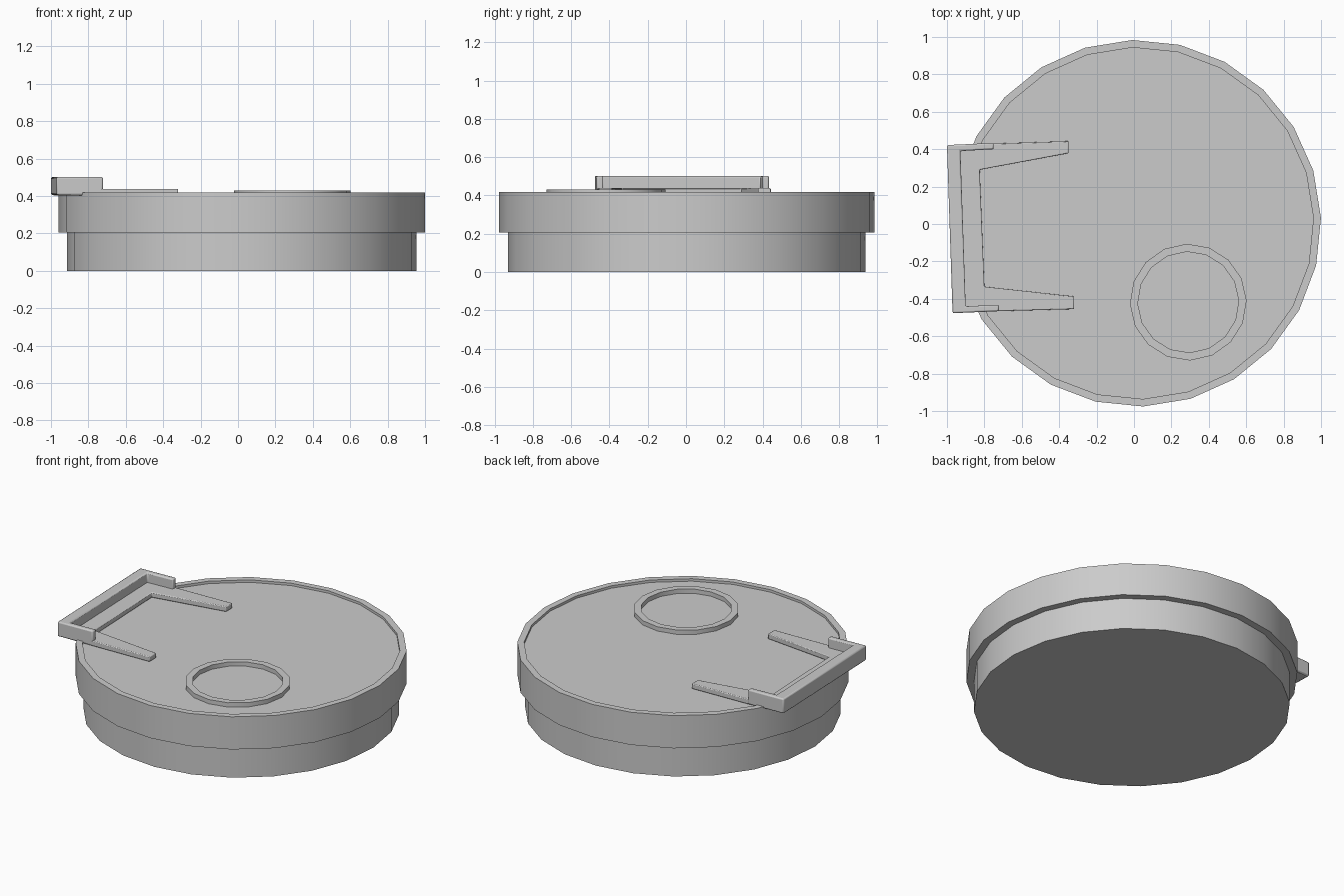
import bpy, bmesh
from math import cos, sin, tau, radians

if "Cube" in bpy.data.objects:
    bpy.data.objects.remove(bpy.data.objects["Cube"])

TURN = radians(1.7)  # whole model is turned slightly about z


def finish(bm, name, bevel=0):
    bmesh.ops.recalc_face_normals(bm, faces=bm.faces)
    mesh = bpy.data.meshes.new(name)
    bm.to_mesh(mesh)
    bm.free()
    ob = bpy.data.objects.new(name, mesh)
    bpy.context.collection.objects.link(ob)
    bpy.ops.object.select_all(action='DESELECT')
    ob.select_set(True)
    bpy.context.view_layer.objects.active = ob
    bpy.ops.object.shade_smooth_by_angle(angle=radians(30))
    if bevel:
        mod = ob.modifiers.new("edge_rounding", 'BEVEL')
        mod.width = bevel
        mod.segments = 2
    return ob


def lathe(name, profile, sides, centre, closed=False):
    """Revolve (radius, z) points; open profiles get flat end caps."""
    bm = bmesh.new()
    rings = [[bm.verts.new((centre[0] + r * cos(TURN + tau * i / sides),
                            centre[1] + r * sin(TURN + tau * i / sides), z))
              for i in range(sides)] for r, z in profile]
    pairs = list(zip(rings, rings[1:]))
    if closed:
        pairs.append((rings[-1], rings[0]))
    else:
        bm.faces.new(rings[0])
        bm.faces.new(rings[-1])
    for a, b in pairs:
        for i in range(sides):
            j = (i + 1) % sides
            bm.faces.new((a[i], a[j], b[j], b[i]))
    return finish(bm, name)


def prism(name, outline, z0, z1, bevel):
    bm = bmesh.new()
    face = bm.faces.new([bm.verts.new((x, y, z0)) for x, y in outline])
    new = bmesh.ops.extrude_face_region(bm, geom=[face])
    for v in new["geom"]:
        if isinstance(v, bmesh.types.BMVert):
            v.co.z = z1
    return finish(bm, name, bevel)


# Stepped round body with a shallow recessed top
lathe("lid_body", [(0.935, 0), (0.935, 0.205), (0.98, 0.205), (0.98, 0.418),
                   (0.94, 0.418), (0.94, 0.402)], 24, (0.02, 0.004))

# Raised ring on the top
lathe("top_ring", [(0.312, 0.395), (0.312, 0.43), (0.27, 0.43), (0.27, 0.395)],
      16, (0.29, -0.418), closed=True)

# Low bracket plate with two tapering arms
prism("bracket_plate", [(-0.99, 0.41), (-0.75, 0.43), (-0.35, 0.443), (-0.35, 0.378),
                        (-0.825, 0.29), (-0.80, -0.335), (-0.32, -0.387),
                        (-0.32, -0.455), (-0.72, -0.466), (-0.96, -0.47)],
      0.404, 0.438, 0.005)

# Taller C-shaped wall round the outside of the bracket
prism("bracket_wall", [(-1.0, 0.422), (-0.75, 0.433), (-0.75, 0.4), (-0.928, 0.39),
                       (-0.90, -0.44), (-0.722, -0.432), (-0.722, -0.466),
                       (-0.97, -0.477)],
      0.406, 0.502, 0.008)
